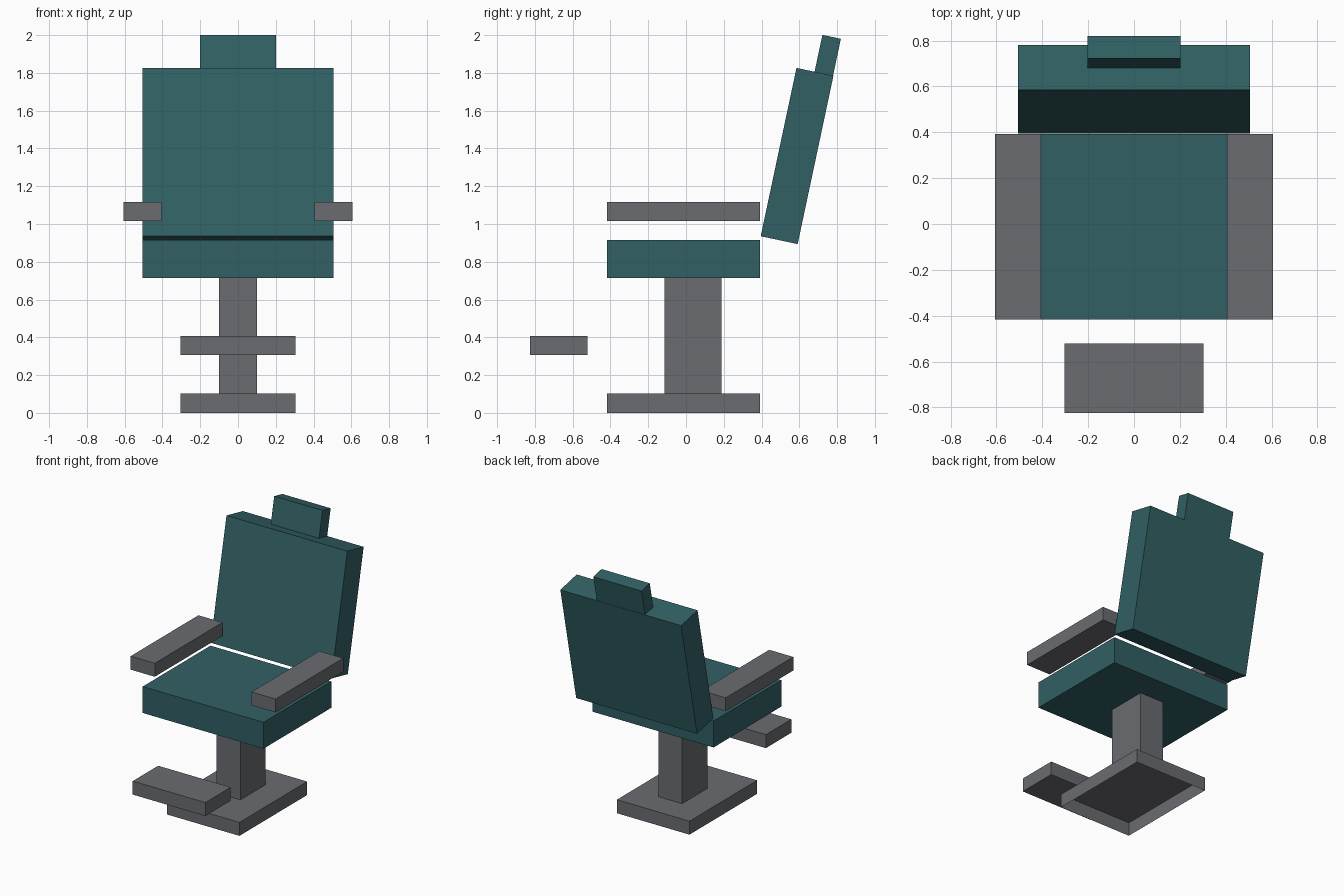
import bpy, bmesh, math
from mathutils import Matrix

if "Cube" in bpy.data.objects:
    bpy.data.objects.remove(bpy.data.objects["Cube"])


def material(name, rgb):
    m = bpy.data.materials.new(name)
    m.diffuse_color = (*rgb, 1)
    m.use_nodes = True
    m.node_tree.nodes["Principled BSDF"].inputs["Base Color"].default_value = m.diffuse_color
    return m


teal = material("dark teal upholstery", (0.031, 0.117, 0.128))
grey = material("grey metal", (0.144, 0.150, 0.164))


def box(name, center, size, mat, tilt=0, open_bottom=False):
    """Box with given centre and size, tilted about x (degrees)."""
    bm = bmesh.new()
    bmesh.ops.create_cube(bm, size=1)
    if open_bottom:
        low = [f for f in bm.faces if f.normal.z < -0.5]
        bmesh.ops.delete(bm, geom=low, context='FACES_ONLY')
    bm.transform(Matrix.Diagonal((*size, 1)))
    me = bpy.data.meshes.new(name)
    bm.to_mesh(me)
    bm.free()
    me.materials.append(mat)
    ob = bpy.data.objects.new(name, me)
    ob.location = center
    ob.rotation_euler.x = math.radians(tilt)
    bpy.context.collection.objects.link(ob)
    return ob


# Pedestal: shallow tray open underneath, and a column
box("base", (0, -0.012, 0.051), (0.608, 0.81, 0.102), grey, open_bottom=True)
box("column", (0, 0.037, 0.41), (0.2, 0.304, 0.616), grey)
box("footrest", (0, -0.673, 0.357), (0.608, 0.304, 0.102), grey)

# Cushions
box("seat", (0, -0.012, 0.814), (1.012, 0.81, 0.2), teal)
box("backrest", (0, 0.588, 1.36), (1.012, 0.2, 0.911), teal, tilt=-12)
box("headrest", (0, 0.75, 1.892), (0.404, 0.1, 0.202), teal, tilt=-12)

# Armrests
for side, s in (("left", -1), ("right", 1)):
    box(side + "_armrest", (s * 0.506, -0.012, 1.066), (0.202, 0.81, 0.102), grey)
